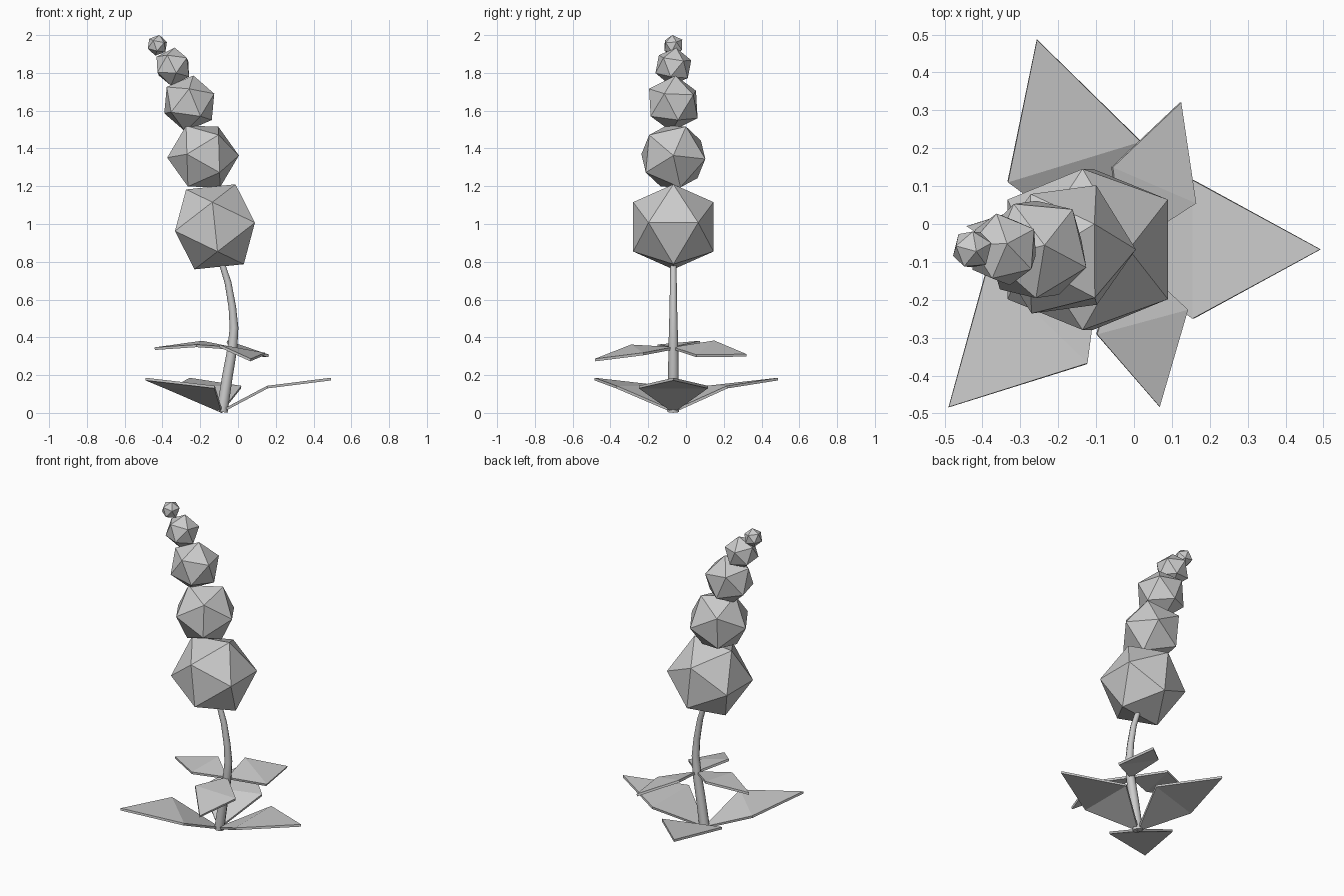
import bpy
from math import cos, sin, radians
from mathutils import Matrix, Vector

if "Cube" in bpy.data.objects:
    bpy.data.objects.remove(bpy.data.objects["Cube"])

YC = -0.067  # plane the stem bends in


def new_object(name, verts, faces):
    mesh = bpy.data.meshes.new(name)
    mesh.from_pydata(verts, [], faces)
    mesh.update()
    obj = bpy.data.objects.new(name, mesh)
    bpy.context.collection.objects.link(obj)
    return obj


def leaf(name, base, right, tip, left):
    """Kite leaf folded across its widest line, with a thin edge."""
    obj = new_object(name, [base, right, tip, left], [(0, 1, 3), (1, 2, 3)])
    mod = obj.modifiers.new("thickness", "SOLIDIFY")
    mod.thickness = 0.014
    mod.offset = 1


def blossom(name, x, z, radius, axis, side):
    """Icosahedron with one corner along axis and a neighbour towards side."""
    bpy.ops.mesh.primitive_ico_sphere_add(subdivisions=1, radius=radius)
    obj = bpy.context.object
    obj.name = name
    w = Vector(axis).normalized()
    u = Vector(side)
    u = (u - w * u.dot(w)).normalized()
    v = w.cross(u)
    turn = Matrix((u, v, w)).transposed().to_4x4()
    obj.matrix_world = Matrix.Translation((x, YC, z)) @ turn


# flower spike: shrinking icosahedra along the bend
blossom("blossom_1", -0.122, 0.985, 0.25, (-0.61, 0, 0.79), (0.43, 0, 0.9))
blossom("blossom_2", -0.185, 1.357, 0.19, (1, 0, 0.03), (0, 0.22, -0.97))
blossom("blossom_3", -0.258, 1.638, 0.15, (4, 2, 27), (0, -24.5, 16))
blossom("blossom_4", -0.345, 1.833, 0.102, (0.1, 0.15, 1), (0.8, 0.5, 0))
blossom("blossom_5", -0.427, 1.946, 0.056, (0.2, -0.1, 1), (0.6, -0.7, 0))

# stem: tapered bent tube
curve = bpy.data.curves.new("stem", "CURVE")
curve.dimensions = "3D"
curve.bevel_depth = 1
curve.bevel_resolution = 2
curve.use_fill_caps = True
path = [(-0.085, 0.005, 0.03), (-0.055, 0.2, 0.028), (-0.03, 0.34, 0.026),
        (-0.021, 0.45, 0.023), (-0.03, 0.56, 0.02), (-0.053, 0.69, 0.018),
        (-0.085, 0.79, 0.016), (-0.12, 0.88, 0.015)]
spline = curve.splines.new("POLY")
spline.points.add(len(path) - 1)
for point, (x, z, r) in zip(spline.points, path):
    point.co = (x, YC, z, 1)
    point.radius = r
stem = bpy.data.objects.new("stem", curve)
bpy.context.collection.objects.link(stem)
for s in curve.splines:
    s.use_smooth = True

# three large leaves at the foot
for i, angle in enumerate((0, 107, 226)):
    a = radians(angle)

    def spot(out, across, z):
        return (-0.087 + out * cos(a) - across * sin(a),
                YC + out * sin(a) + across * cos(a), z)

    leaf(f"lower_leaf_{i + 1}", spot(0, 0, 0), spot(0.245, -0.183, 0.13),
         spot(0.58, 0, 0.172), spot(0.245, 0.183, 0.13))

# three small leaves higher up, leaning with the stem
knot = (-0.03, YC, 0.335)
leaf("upper_leaf_1", knot, (0.16, 0.055, 0.295), (0.12, 0.32, 0.298),
     (-0.06, 0.15, 0.37))
leaf("upper_leaf_2", knot, (-0.19, 0.075, 0.368), (-0.44, -0.005, 0.333),
     (-0.22, -0.15, 0.348))
leaf("upper_leaf_3", knot, (-0.1, -0.29, 0.348), (0.065, -0.48, 0.273),
     (0.14, -0.225, 0.305))
